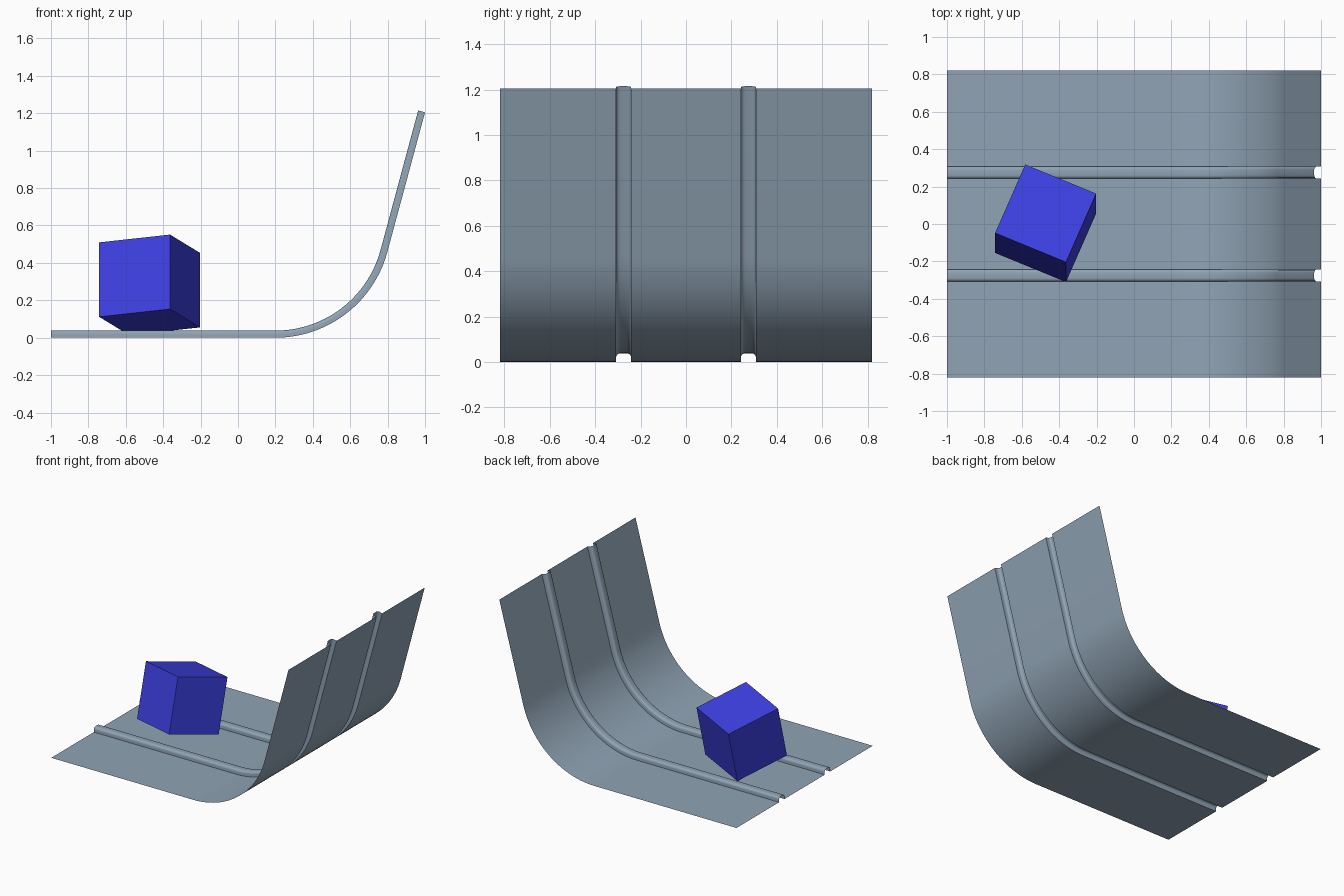
import bpy, bmesh, math
from mathutils import Matrix, Vector

if "Cube" in bpy.data.objects:
    bpy.data.objects.remove(bpy.data.objects["Cube"])


def material(name, rgb):
    m = bpy.data.materials.new(name)
    m.diffuse_color = (*rgb, 1)
    m.use_nodes = True
    m.node_tree.nodes["Principled BSDF"].inputs["Base Color"].default_value = m.diffuse_color
    return m


slate = material("slate grey", (0.28, 0.37, 0.46))
blue = material("bright blue", (0.047, 0.05, 0.76))


def finish(name, bm, mat):
    mesh = bpy.data.meshes.new(name)
    bm.to_mesh(mesh)
    bm.free()
    mesh.materials.append(mat)
    ob = bpy.data.objects.new(name, mesh)
    bpy.context.collection.objects.link(ob)
    return ob


# Lengthwise path: flat floor, circular bend, leaning back wall (x, z, angle)
RADIUS, BEND, STEPS = 0.62, math.radians(74.7), 28
path = [(-1.0, 0.0, 0.0)]
for i in range(STEPS + 1):
    a = BEND * i / STEPS
    path.append((0.2 + RADIUS * math.sin(a), RADIUS * (1 - math.cos(a)), a))
path.append((1.0, 1.205, BEND))

# Cross-section: thin sheet with two hollow raised ribs (y, height)
RIB_W, RIB_H, RIB_R = 0.033, 0.038, 0.018
half_rib = [(RIB_W, 0.0)]
for i in range(5):
    a = math.radians(90 * i / 4)
    half_rib.append((RIB_W - RIB_R + RIB_R * math.cos(a),
                     RIB_H - RIB_R + RIB_R * math.sin(a)))
rib = [(-y, h) for y, h in half_rib] + half_rib[::-1]
section = [(-0.82, 0.0)]
for centre in (-0.275, 0.275):
    section += [(centre + y, h) for y, h in rib]
section.append((0.82, 0.0))

# Ribbed sheet: sweep the section along the path
bm = bmesh.new()
rows = [[bm.verts.new((x - h * math.sin(a), y, z + h * math.cos(a)))
         for y, h in section] for x, z, a in path]
for r0, r1 in zip(rows, rows[1:]):
    for j in range(len(section) - 1):
        bm.faces.new((r0[j], r1[j], r1[j + 1], r0[j + 1]))
sheet = finish("ribbed_sheet", bm, slate)
bpy.context.view_layer.objects.active = sheet
sheet.select_set(True)
bpy.ops.object.shade_smooth_by_angle(angle=math.radians(35))

# Tilted cube resting over the floor
bm = bmesh.new()
bmesh.ops.create_cube(bm, size=0.412)
turn = (Matrix.Rotation(math.radians(-15), 4, 'X')
        @ Matrix.Rotation(math.radians(-23), 4, 'Z'))
bm.transform(Matrix.Translation(Vector((-0.4725, 0.004, 0.2825))) @ turn)
finish("cube", bm, blue)
